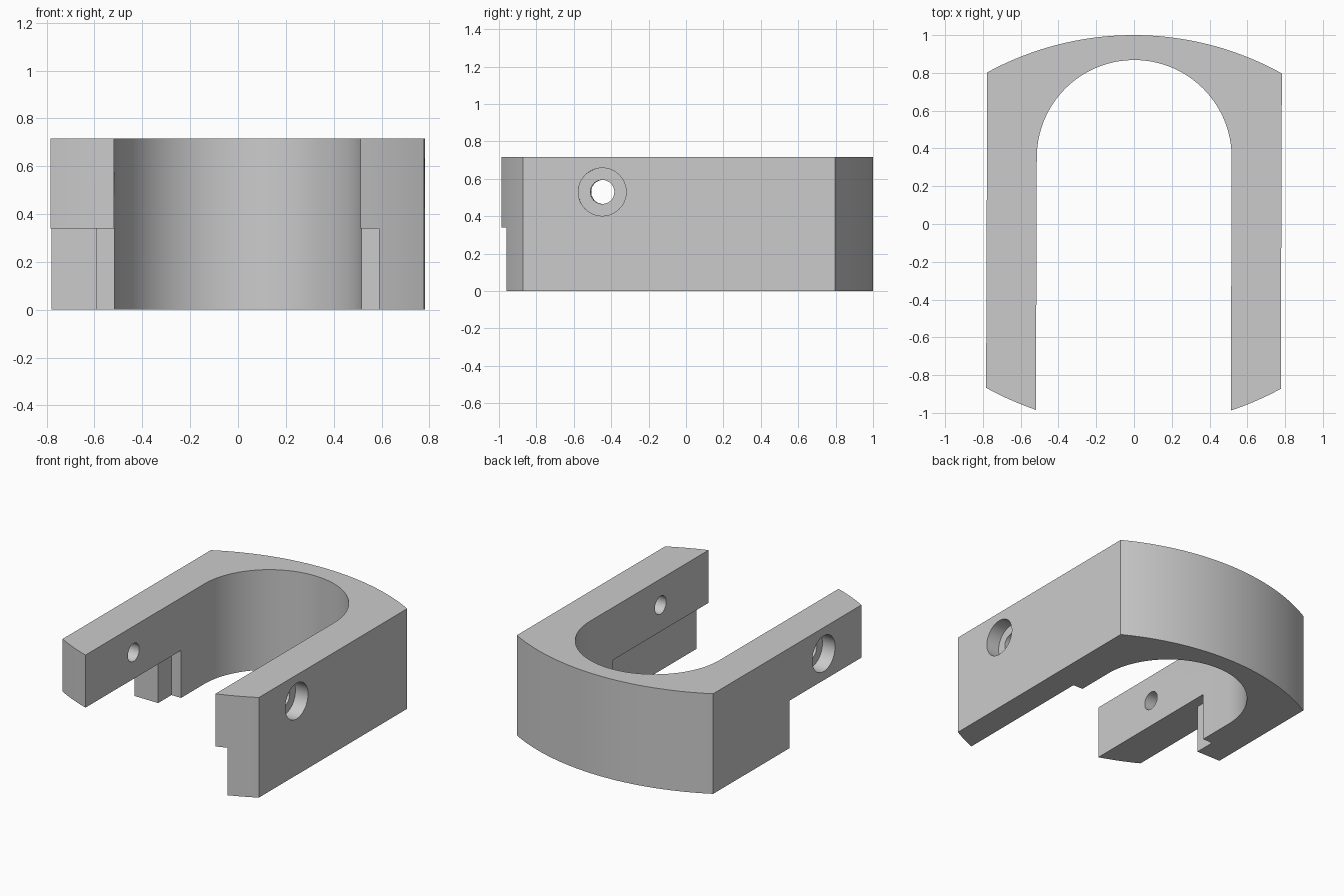
import bpy, bmesh, math
from mathutils import Matrix

cube = bpy.data.objects.get("Cube")
if cube:
    bpy.data.objects.remove(cube, do_unlink=True)

HEIGHT = 0.717
HALF_W = 0.78       # outer half width
INNER_R = 0.516     # half width of the channel
ARC_R = 1.62        # bowed front and back faces
STEP_Z = 0.34       # height of the lower recesses
HOLE = (-0.445, 0.53)

grey = bpy.data.materials.new("plain grey")
grey.use_nodes = True
grey.diffuse_color = (0.6, 0.6, 0.6, 1)
grey.node_tree.nodes["Principled BSDF"].inputs["Base Color"].default_value = (0.6, 0.6, 0.6, 1)


def make_object(name, bm):
    bmesh.ops.recalc_face_normals(bm, faces=bm.faces)
    mesh = bpy.data.meshes.new(name)
    bm.to_mesh(mesh)
    bm.free()
    mesh.materials.append(grey)
    obj = bpy.data.objects.new(name, mesh)
    bpy.context.collection.objects.link(obj)
    return obj


def box(name, x0, x1, y0, y1, z0, z1):
    bm = bmesh.new()
    bmesh.ops.create_cube(bm, size=1)
    bmesh.ops.scale(bm, vec=(x1 - x0, y1 - y0, z1 - z0), verts=bm.verts)
    bmesh.ops.translate(bm, vec=((x0 + x1) / 2, (y0 + y1) / 2, (z0 + z1) / 2), verts=bm.verts)
    return make_object(name, bm)


def side_drill(name, radius, x0, x1):
    bm = bmesh.new()
    bmesh.ops.create_cone(bm, cap_ends=True, segments=48, radius1=radius,
                          radius2=radius, depth=x1 - x0)
    place = Matrix.Translation(((x0 + x1) / 2, *HOLE)) @ Matrix.Rotation(math.pi / 2, 4, "Y")
    bmesh.ops.transform(bm, matrix=place, verts=bm.verts)
    return make_object(name, bm)


def span(a, b, n):
    return [a + (b - a) * i / n for i in range(n + 1)]


def bow(x):
    return math.sqrt(ARC_R ** 2 - x * x)


# U-shaped outline: bowed back, round channel end, bowed arm tips
outline = [(x, bow(x) + 1 - ARC_R) for x in span(HALF_W, -HALF_W, 40)]
outline += [(x, 0.55 - bow(x)) for x in span(-HALF_W, -INNER_R, 8)]
outline += [(INNER_R * math.cos(a), 0.352 + INNER_R * math.sin(a)) for a in span(math.pi, 0, 64)]
outline += [(x, 0.55 - bow(x)) for x in span(INNER_R, HALF_W, 8)]

bm = bmesh.new()
base = bm.faces.new([bm.verts.new((x, y, 0)) for x, y in outline])
top = bmesh.ops.extrude_face_region(bm, geom=[base])["geom"]
bmesh.ops.translate(bm, vec=(0, 0, HEIGHT), verts=[v for v in top if isinstance(v, bmesh.types.BMVert)])
bracket = make_object("u_bracket", bm)

# Lower recesses: inner rebate on both arms, full-width cut on one arm
cutters = [
    box("rebate_cutter", -0.592, 0.592, -1.2, 0.09, -0.1, STEP_Z),
    box("arm_cutter", -1, -0.4, -1.25, -0.06, -0.15, STEP_Z),
    side_drill("through_hole_cutter", 0.064, -1, 1),
]
# Counterbores on the outer sides
for side in (-1, 1):
    x0, x1 = sorted((side * (HALF_W - 0.1), side * 1.1))
    cutters.append(side_drill("counterbore_cutter", 0.128, x0, x1))

bpy.context.view_layer.objects.active = bracket
for cutter in cutters:
    mod = bracket.modifiers.new("cut", "BOOLEAN")
    mod.operation = "DIFFERENCE"
    mod.solver = "EXACT"
    mod.object = cutter
    bpy.ops.object.modifier_apply(modifier=mod.name)
    bpy.data.objects.remove(cutter, do_unlink=True)

# Very slight twist of the whole part
bracket.data.transform(Matrix.Rotation(-0.0035, 4, "Z"))

for obj in bpy.context.selected_objects:
    obj.select_set(False)
bracket.select_set(True)
bpy.ops.object.shade_smooth_by_angle(angle=math.radians(25))
